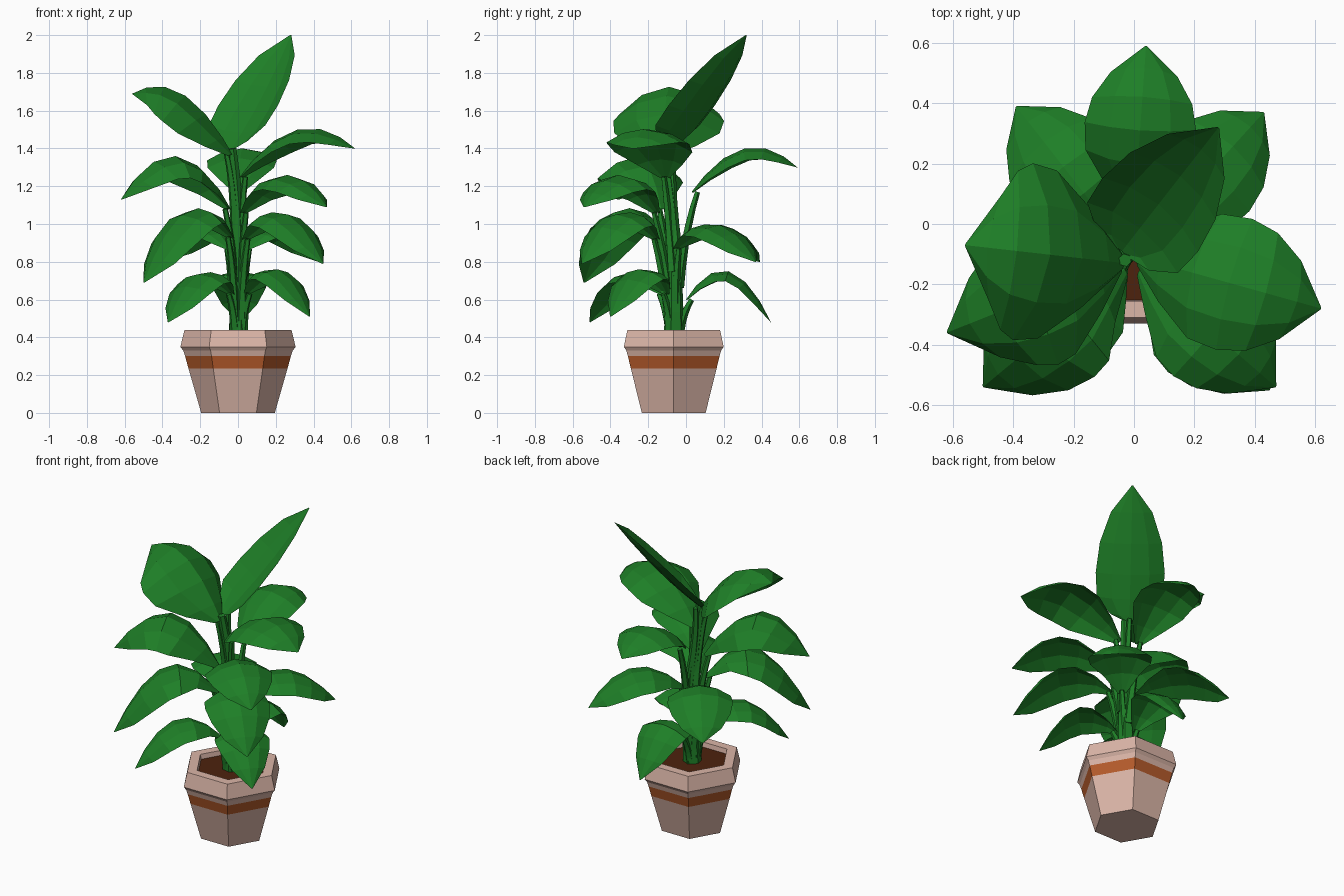
import bpy, bmesh, math
from mathutils import Vector

cube = bpy.data.objects.get("Cube")
if cube:
    bpy.data.objects.remove(cube)


def material(name, rgb):
    m = bpy.data.materials.new(name)
    m.use_nodes = True
    m.diffuse_color = (*rgb, 1)
    m.node_tree.nodes["Principled BSDF"].inputs["Base Color"].default_value = (*rgb, 1)
    return m


green = material("leaf green", (0.013, 0.21, 0.02))
clay = material("pale clay", (0.71, 0.465, 0.39))
rust = material("rust band", (0.47, 0.105, 0.024))
earth = material("dark soil", (0.075, 0.016, 0.004))

CENTRE = Vector((0, -0.065, 0))
UP = Vector((0, 0, 1))


def finish(name, bm, *mats):
    mesh = bpy.data.meshes.new(name)
    bm.to_mesh(mesh)
    bm.free()
    for m in mats:
        mesh.materials.append(m)
    obj = bpy.data.objects.new(name, mesh)
    bpy.context.collection.objects.link(obj)
    return obj


def bridge(bm, a, b, closed=True):
    n = len(a)
    return [bm.faces.new((a[i], a[(i + 1) % n], b[(i + 1) % n], b[i]))
            for i in range(n if closed else n - 1)]


def hexagon(bm, r, z):
    return [bm.verts.new(CENTRE + Vector((r * math.cos(i * math.pi / 3),
                                          r * math.sin(i * math.pi / 3), z)))
            for i in range(6)]


# Six-sided pot: outer wall, painted band, stepped rim and inner wall
profile = [(0.195, 0), (0.262, 0.235), (0.28, 0.3), (0.29, 0.33),
           (0.305, 0.35), (0.283, 0.44), (0.22, 0.44), (0.21, 0.38)]
bm = bmesh.new()
rings = [hexagon(bm, r, z) for r, z in profile]
bm.faces.new(rings[0][::-1])
for i in range(len(rings) - 1):
    for face in bridge(bm, rings[i], rings[i + 1]):
        face.material_index = int(i == 1)
finish("pot", bm, clay, rust)

# Soil disc inside the pot
bm = bmesh.new()
bm.faces.new(hexagon(bm, 0.217, 0.41))
finish("soil", bm, earth)


def bezier(a, b, c, t):
    return a * (1 - t) ** 2 + b * (2 * t * (1 - t)) + c * t * t


def stalk(name, path, r0, r1, sides=5, steps=5):
    """Tapered tube along a bent path."""
    bm = bmesh.new()
    rows = []
    for k in range(steps + 1):
        t = k / steps
        p = bezier(*path, t)
        along = (bezier(*path, t + 0.01) - bezier(*path, t - 0.01)).normalized()
        u = along.cross(Vector((0.3, 1, 0))).normalized()
        v = along.cross(u)
        r = r0 + (r1 - r0) * t
        rows.append([bm.verts.new(p + r * (u * math.cos(q) + v * math.sin(q)))
                     for q in (j * math.tau / sides for j in range(sides))])
    for lo, hi in zip(rows, rows[1:]):
        bridge(bm, lo, hi)
    bm.faces.new(rows[0])
    bm.faces.new(rows[-1])
    bmesh.ops.recalc_face_normals(bm, faces=bm.faces)
    return finish(name, bm, green)


# Blade outline: position along the midrib, share of full width
OUTLINE = [(0, 0.12), (0.12, 0.55), (0.3, 0.95), (0.5, 1),
           (0.7, 0.9), (0.87, 0.6), (1, 0.02)]


def blade(name, base, tip, peak, width, droop, bias):
    """Arching leaf folded along its midrib; a higher bias widens it nearer the base."""
    ctrl = (base + tip) / 2
    ctrl.z = 2 * peak - (base.z + tip.z) / 2
    heading = Vector((tip.x - base.x, tip.y - base.y, 0)).normalized()
    side = heading.cross(UP)
    bm = bmesh.new()
    rows = []
    for t, share in OUTLINE:
        t = t ** bias
        p = bezier(base, ctrl, tip, t)
        along = (bezier(base, ctrl, tip, t + 0.01) - bezier(base, ctrl, tip, t - 0.01)).normalized()
        normal = side.cross(along).normalized()
        half = width / 2 * share
        rows.append([bm.verts.new(p + side * half * s - normal * half * droop * s * s)
                     for s in (-1, -0.55, 0, 0.55, 1)])
    for lo, hi in zip(rows, rows[1:]):
        bridge(bm, lo, hi, closed=False)
    return finish(name, bm, green)


# name, base, tip, midrib height, width, edge droop, bias
LEAVES = [
    ("top_back", (-0.04, -0.09, 1.39), (0.28, 0.32, 2.0), 1.66, 0.40, -0.3, 1.4),
    ("top_right", (-0.03, -0.13, 1.37), (-0.56, -0.07, 1.69), 1.69, 0.59, 0.55, 1.1),
    ("top_left", (0.01, -0.11, 1.25), (0.62, -0.28, 1.4), 1.5, 0.45, 0.35, 1),
    ("upper_back", (0.0, 0.03, 1.17), (0.04, 0.59, 1.3), 1.4, 0.37, 0.35, 1),
    ("upper_right", (-0.04, -0.13, 1.08), (-0.62, -0.36, 1.13), 1.36, 0.47, 0.5, 1),
    ("upper_left", (0.02, -0.15, 1.06), (0.47, -0.54, 1.09), 1.26, 0.39, 0.4, 0.9),
    ("middle_front_right", (-0.03, -0.15, 0.93), (-0.5, -0.54, 0.69), 1.07, 0.42, 0.4, 0.8),
    ("middle_front_left", (0.03, -0.15, 0.92), (0.45, -0.55, 0.79), 1.06, 0.38, 0.4, 0.85),
    ("middle_back_right", (-0.04, -0.06, 0.87), (-0.39, 0.39, 0.8), 1.0, 0.38, 0.35, 0.85),
    ("middle_back_left", (0.04, -0.06, 0.87), (0.43, 0.37, 0.8), 1.0, 0.37, 0.35, 0.85),
    ("lower_right", (-0.03, -0.12, 0.63), (-0.37, -0.51, 0.48), 0.74, 0.32, 0.35, 0.9),
    ("lower_left", (0.04, -0.1, 0.63), (0.38, -0.4, 0.51), 0.76, 0.32, 0.35, 1),
    ("lower_back", (0.0, 0.0, 0.6), (0.01, 0.45, 0.48), 0.75, 0.31, 0.35, 1),
]

# Main stem
STEM = (CENTRE + UP * 0.39, Vector((0.03, -0.05, 0.9)), Vector((-0.03, -0.12, 1.4)))
stalk("main_stem", STEM, 0.055, 0.022, sides=6, steps=7)

# Leaves, each on a stalk branching from the main stem
for name, base, tip, *shape in LEAVES:
    base, tip = Vector(base), Vector(tip)
    blade(name + "_leaf", base, tip, *shape)
    out = Vector((tip.x - base.x, tip.y - base.y, 0)).normalized()
    root = bezier(*STEM, max(0, base.z - 0.9)) + out * 0.025
    bend = root.lerp(base, 0.6) - out * 0.01
    stalk(name + "_stalk", (root, bend, base + out * 0.03), 0.028, 0.015)
